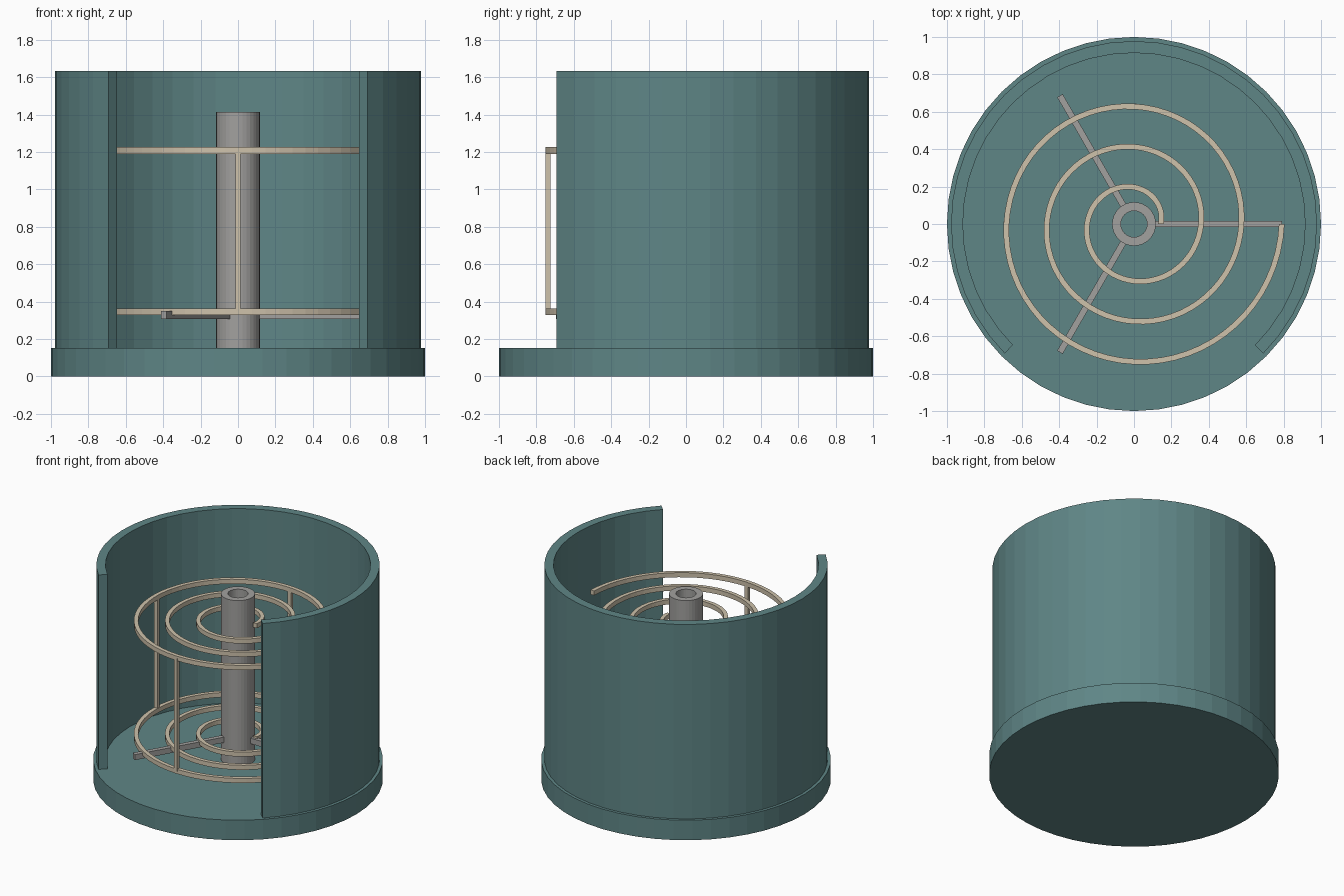
import bpy, bmesh, math
from mathutils import Matrix

if "Cube" in bpy.data.objects:
    bpy.data.objects.remove(bpy.data.objects["Cube"])


def material(name, rgb):
    m = bpy.data.materials.new(name)
    m.diffuse_color = (*rgb, 1)
    m.use_nodes = True
    m.node_tree.nodes["Principled BSDF"].inputs["Base Color"].default_value = m.diffuse_color
    return m


TEAL = material("teal", (0.114, 0.238, 0.240))
CREAM = material("cream", (0.62, 0.54, 0.41))
GREY = material("grey", (0.36, 0.355, 0.345))


def finish(bm, name, mat):
    bmesh.ops.recalc_face_normals(bm, faces=bm.faces)
    me = bpy.data.meshes.new(name)
    bm.to_mesh(me)
    bm.free()
    me.materials.append(mat)
    ob = bpy.data.objects.new(name, me)
    bpy.context.collection.objects.link(ob)
    return ob


def sweep(name, mat, sections, closed=False):
    """Skin a list of four-cornered sections into a bar or ring."""
    bm = bmesh.new()
    rings = [[bm.verts.new(p) for p in s] for s in sections]
    n = len(rings)
    for i in range(n if closed else n - 1):
        a, b = rings[i], rings[(i + 1) % n]
        for j in range(4):
            k = (j + 1) % 4
            bm.faces.new((a[j], a[k], b[k], b[j]))
    if not closed:
        bm.faces.new(rings[0])
        bm.faces.new(rings[-1])
    return finish(bm, name, mat)


def section(angle, r0, r1, z0, z1):
    c, s = math.cos(angle), math.sin(angle)
    return [(r * c, r * s, z) for r, z in ((r0, z0), (r1, z0), (r1, z1), (r0, z1))]


def box(name, mat, size, centre, angle=0):
    bm = bmesh.new()
    bmesh.ops.create_cube(bm, size=1, matrix=Matrix.Rotation(angle, 4, "Z")
                          @ Matrix.Translation(centre) @ Matrix.Diagonal((*size, 1)))
    return finish(bm, name, mat)


# Round base plate
bm = bmesh.new()
bmesh.ops.create_cone(bm, cap_ends=True, segments=48, radius1=1, radius2=1,
                      depth=0.152, matrix=Matrix.Translation((0, 0, 0.076)))
finish(bm, "base", TEAL)

# Housing wall, open for a quarter turn at the front
sweep("housing_wall", TEAL,
      [section(math.radians(-45 + 270 * i / 36), 0.915, 0.978, 0.152, 1.633)
       for i in range(37)])

# Hollow central shaft
sweep("shaft", GREY,
      [section(math.tau * i / 32, 0.07, 0.117, 0.152, 1.413) for i in range(32)],
      closed=True)

# Spokes under the lower spiral
for i in range(3):
    box(f"spoke_{i + 1}", GREY, (0.69, 0.034, 0.042), (0.447, 0, 0.328),
        math.tau * i / 3)


def spiral_radius(turns):
    return 0.143 + 0.647 * turns / 3


# Two flat spirals of three turns each
STEPS = 192
for name, z in (("lower_spiral", 0.347), ("upper_spiral", 1.208)):
    sections = []
    for i in range(STEPS + 1):
        t = 3 * i / STEPS
        r = spiral_radius(t)
        sections.append(section(math.tau * t, r - 0.015, r + 0.015,
                                z - 0.0175, z + 0.0175))
    sweep(name, CREAM, sections)

# Upright posts joining the spirals along the outer turn
for i, t in enumerate((2.25, 2.5, 2.75)):
    box(f"post_{i + 1}", CREAM, (0.028, 0.028, 0.861),
        (spiral_radius(t) + 0.002, 0, 0.7775), math.tau * t)
